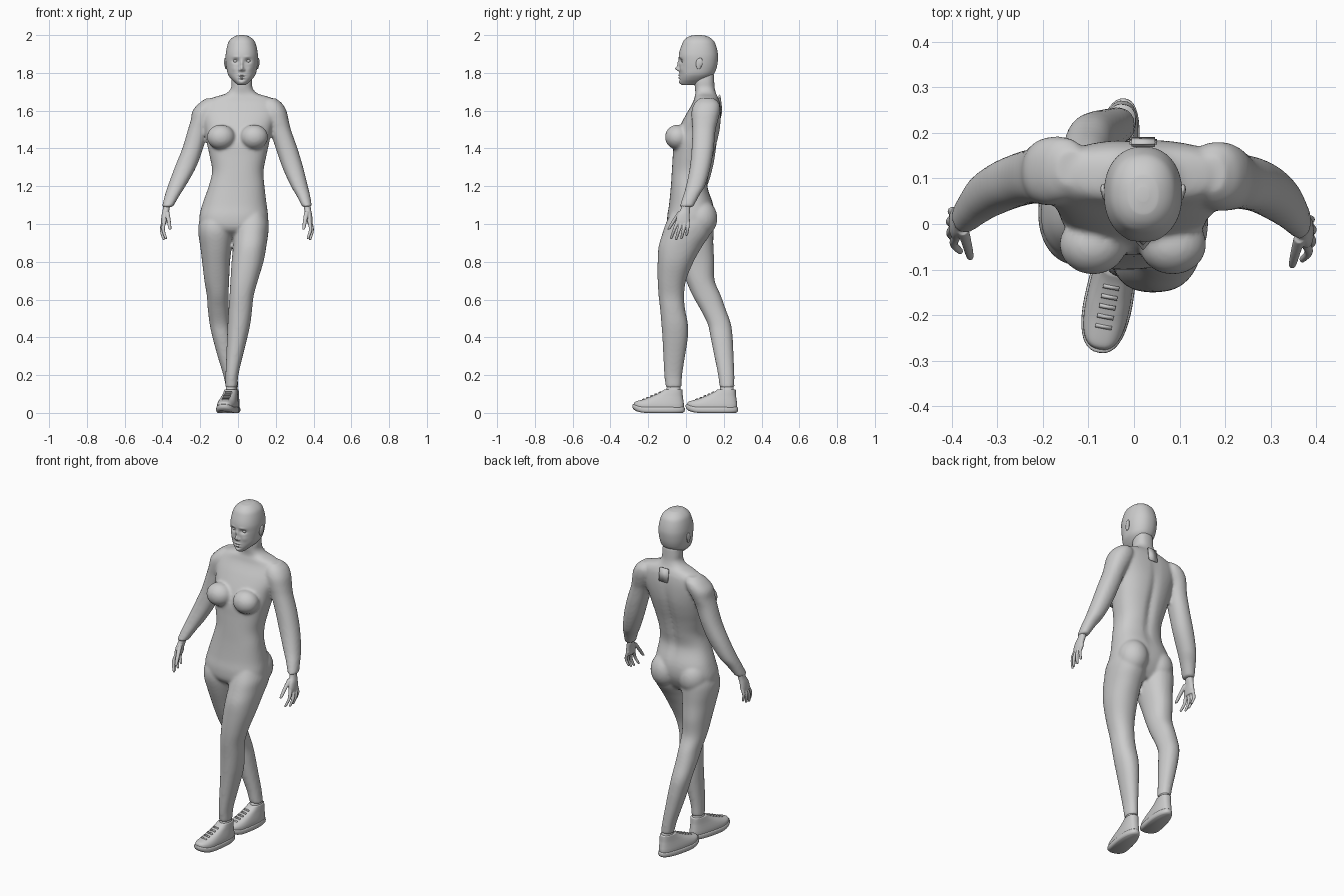
import bpy, bmesh, math
from mathutils import Matrix, Vector


def smooth_rows(rows, steps):
    """Cubic interpolation of (z, x0, x1, y0, y1) sections along z."""
    n = len(rows)
    slope = []
    for i in range(n):
        a, b = rows[max(i - 1, 0)], rows[min(i + 1, n - 1)]
        slope.append([(q - p) / (b[0] - a[0]) for p, q in zip(a, b)])
    out = []
    for i in range(n - 1):
        a, b = rows[i], rows[i + 1]
        h = b[0] - a[0]
        for k in range(steps):
            t = k / steps
            h1, h2 = 2*t**3 - 3*t*t + 1, t**3 - 2*t*t + t
            h3, h4 = -2*t**3 + 3*t*t, t**3 - t*t
            out.append([h1*a[j] + h2*h*slope[i][j] + h3*b[j] + h4*h*slope[i + 1][j]
                        for j in range(5)])
    return out + [list(rows[-1])]


def loft(bm, rows, seg=36, e=2.2, steps=5, dents=(), side=-1):
    """Closed skin through horizontal super-ellipse sections, with soft dents."""
    rings = []
    for z, x0, x1, y0, y1 in smooth_rows(rows, steps):
        ring = []
        for i in range(seg):
            a = 2 * math.pi * i / seg
            c, s = math.cos(a), math.sin(a)
            x = (x0 + x1)/2 + (x1 - x0)/2 * math.copysign(abs(c)**(2/e), c)
            y = (y0 + y1)/2 + (y1 - y0)/2 * math.copysign(abs(s)**(2/e), s)
            if s * side > 0:
                for dx, dz, sx, sz, d in dents:
                    y += d * abs(s) * math.exp(-((x - dx)/sx)**2 - ((z - dz)/sz)**2)
            ring.append(bm.verts.new((x, y, z)))
        rings.append(ring)
    faces = []
    for r, q in zip(rings, rings[1:]):
        for i in range(seg):
            j = (i + 1) % seg
            faces.append(bm.faces.new((r[i], r[j], q[j], q[i])))
    faces += [bm.faces.new(rings[0]), bm.faces.new(rings[-1])]
    bmesh.ops.recalc_face_normals(bm, faces=faces)
    return [v for r in rings for v in r]


def ball(bm, c, r):
    m = Matrix.Translation(c) @ Matrix.Diagonal((*r, 1))
    bmesh.ops.create_uvsphere(bm, u_segments=32, v_segments=20, radius=1, matrix=m)


def finish(bm, name, voxel=0, relax=0):
    me = bpy.data.meshes.new(name)
    bm.to_mesh(me)
    bm.free()
    ob = bpy.data.objects.new(name, me)
    bpy.context.collection.objects.link(ob)
    me.polygons.foreach_set("use_smooth", [True] * len(me.polygons))
    if voxel:
        m = ob.modifiers.new("Fuse", 'REMESH')
        m.mode, m.voxel_size, m.use_smooth_shade = 'VOXEL', voxel, True
    if relax:
        m = ob.modifiers.new("Relax", 'SMOOTH')
        m.factor, m.iterations = 0.5, relax
    return ob


# Body: torso, legs and arms fused into one skin
bm = bmesh.new()
loft(bm, [(1.80, -.03, .07, .05, .148), (1.75, -.035, .075, .045, .15),
          (1.72, -.037, .077, .047, .152), (1.69, -.065, .105, .05, .16),
          (1.67, -.13, .17, .045, .17), (1.64, -.18, .21, .035, .18),
          (1.58, -.19, .21, .0, .185), (1.50, -.175, .18, -.04, .18),
          (1.43, -.165, .165, -.065, .165), (1.36, -.15, .15, -.07, .145),
          (1.28, -.137, .135, -.075, .127), (1.2, -.155, .14, -.08, .115),
          (1.1, -.19, .152, -.09, .145), (1.03, -.205, .16, -.10, .145),
          (.97, -.19, .15, -.09, .12), (.93, -.12, .08, -.04, .09)],
     seg=64, e=2.4, dents=[(0, 1.36, .022, .2, -.014)], side=1)
for x in (-.09, .085):                     # bust
    ball(bm, (x, -.045, 1.46), (.074, .066, .066))
for x, y in ((-.105, .07), (.075, .078)):  # seat
    ball(bm, (x, y, 1.03), (.085, .088, .1))
# front leg
loft(bm, [(1.06, 0, .15, -.08, .14), (1.0, -.015, .163, -.108, .14),
          (.95, -.022, .16, -.125, .13), (.88, -.026, .15, -.145, .085),
          (.8, -.034, .135, -.15, .04), (.7, -.04, .105, -.15, 0),
          (.62, -.045, .083, -.145, -.01), (.55, -.05, .075, -.137, -.005),
          (.47, -.055, .065, -.13, .01), (.4, -.058, .05, -.125, .01),
          (.3, -.062, .025, -.12, -.005), (.2, -.066, .002, -.115, -.02),
          (.135, -.067, -.004, -.107, -.024)])
# rear leg
loft(bm, [(1.06, -.185, -.02, -.07, .14), (1.0, -.208, -.022, -.09, .145),
          (.95, -.21, -.025, -.09, .145), (.88, -.2, -.033, -.07, .145),
          (.8, -.19, -.042, -.04, .15), (.7, -.178, -.047, 0, .152),
          (.62, -.165, -.05, .035, .185), (.55, -.16, -.05, .075, .21),
          (.47, -.15, -.045, .115, .238), (.4, -.135, -.035, .13, .247),
          (.3, -.108, -.02, .15, .252), (.2, -.078, -.005, .17, .256),
          (.135, -.064, .003, .178, .256)])
# arms share depths; widths differ with the swing
depth = [(1.665, .07, .15), (1.64, .045, .175), (1.6, .03, .18), (1.55, .03, .17),
         (1.5, .033, .157), (1.4, .03, .147), (1.3, .02, .13), (1.2, 0, .1),
         (1.15, -.015, .07), (1.09, -.035, .038)]
left_x = [(.14, .2), (.12, .232), (.12, .256), (.14, .268), (.165, .28),
          (.2, .315), (.235, .345), (.28, .37), (.31, .382), (.34, .392)]
right_x = [(-.17, -.1), (-.205, -.1), (-.24, -.11), (-.25, -.14), (-.265, -.155),
           (-.295, -.185), (-.335, -.222), (-.372, -.278), (-.388, -.31), (-.403, -.345)]
for xs, dy in ((left_x, 0), (right_x, .012)):
    loft(bm, [(z, a, b, y0 + dy, y1 + dy) for (z, y0, y1), (a, b) in zip(depth, xs)])
finish(bm, "body", .008, 6)

# Head with modelled face
face = [(.02, 1.822, .009, .012, -.022), (.02, 1.848, .008, .02, -.010),
        (.02, 1.788, .016, .005, -.007), (.02, 1.774, .014, .005, -.007),
        (.02, 1.781, .018, .002, .004), (.02, 1.764, .015, .004, .003),
        (.02, 1.75, .015, .01, -.005)]
for s in (-1, 1):
    face += [(.02 + s*.033, 1.863, .016, .011, .014), (.02 + s*.042, 1.82, .015, .015, -.004),
             (.02 + s*.012, 1.816, .006, .007, -.008), (.02 + s*.03, 1.885, .018, .006, -.003)]
bm = bmesh.new()
loft(bm, [(2.0, .008, .032, .05, .08), (1.995, -.015, .055, .02, .11),
          (1.975, -.042, .082, -.008, .142), (1.95, -.055, .095, -.022, .157),
          (1.9, -.065, .105, -.037, .169), (1.86, -.065, .105, -.036, .168),
          (1.82, -.06, .1, -.034, .16), (1.79, -.052, .092, -.034, .145),
          (1.765, -.034, .074, -.034, .115), (1.745, -.012, .052, -.03, .075),
          (1.735, .0, .04, -.02, .045)], seg=160, steps=10, dents=face)
finish(bm, "head")

bm = bmesh.new()
for s in (-1, 1):
    ball(bm, (.02 + s*.033, -.011, 1.863), (.014, .013, .011))
finish(bm, "eyes")

# Ears: flat shells with a hollow rim
bm = bmesh.new()
for s in (-1, 1):
    ball(bm, (.02 + s*.084, .068, 1.848), (.007, .016, .03))
    ball(bm, (.02 + s*.088, .076, 1.857), (.006, .013, .024))
finish(bm, "ears", .003, 2)

# Small raised panel below the nape
bm = bmesh.new()
m = Matrix.Translation((.02, .181, 1.645)) @ Matrix.Rotation(.12, 4, 'X')
bmesh.ops.create_cube(bm, size=1, matrix=m @ Matrix.Diagonal((.06, .012, .08, 1)))
bmesh.ops.bevel(bm, geom=bm.edges[:], offset=.004, segments=2, affect='EDGES')
finish(bm, "nape_panel")

# Hands: (x, y, z, radius) along wrist, fingers and thumb
fingers = [[(.377, -.042, 1.02, .011), (.384, -.062, .97, .009), (.37, -.078, .925, .007), (.369, -.079, .92, .004)],
           [(.38, -.022, 1.02, .011), (.392, -.038, .965, .009), (.382, -.052, .92, .007), (.381, -.053, .915, .004)],
           [(.38, -.005, 1.02, .011), (.393, -.013, .97, .009), (.382, -.024, .925, .007), (.381, -.025, .92, .004)],
           [(.376, .011, 1.025, .01), (.39, .01, .98, .008), (.38, .003, .942, .007), (.379, .002, .937, .004)],
           [(.364, -.03, 1.065, .013), (.355, -.062, 1.02, .011), (.348, -.09, .975, .008), (.347, -.093, .97, .004)]]
palm = [(1.11, .348, .384, -.022, .025), (1.08, .35, .386, -.028, .022),
        (1.05, .358, .392, -.045, .02), (1.02, .364, .395, -.053, .02),
        (1.0, .368, .395, -.05, .018)]
for name, s, dx, dy in (("left_hand", 1, 0, 0), ("right_hand", -1, -.012, .018)):
    bm = bmesh.new()
    loft(bm, [(z, s*a + dx, s*b + dx, c + dy, d + dy) for z, a, b, c, d in palm], seg=24)
    for f in fingers:
        loft(bm, [(z, s*x + dx - r, s*x + dx + r, y + dy - r, y + dy + r)
                  for x, y, z, r in f], seg=14, e=2)
    finish(bm, name, .003, 2)


# Shoes: sole, upper, ankle and laces, toes along local -y
def shape_foot(verts, place):
    for v in verts:
        t = (-v.co.y - .08) / .14
        v.co.x *= 1 + .13 * t
        v.co.z += .05 * max(0, t - .4)**2
        v.co = place @ v.co


for name, pos in (("front", (-.036, -.065, 0)), ("rear", (-.03, .217, 0))):
    place = Matrix.Translation(pos) @ Matrix.Rotation(-.19, 4, 'Z')
    bm = bmesh.new()
    shape_foot(loft(bm, [(0, -.046, .046, -.208, .048), (.008, -.052, .052, -.22, .058),
                         (.026, -.052, .052, -.221, .059), (.03, -.049, .049, -.217, .056)],
                    seg=48, e=2.4, steps=3), place)
    finish(bm, name + "_sole")
    bm = bmesh.new()
    shape_foot(loft(bm, [(.028, -.048, .048, -.215, .054), (.045, -.048, .048, -.208, .054),
                         (.06, -.046, .046, -.185, .052), (.075, -.043, .043, -.15, .05),
                         (.09, -.04, .04, -.112, .048), (.11, -.037, .037, -.07, .047),
                         (.125, -.035, .035, -.048, .046)],
                    seg=48, e=2.6, steps=4), place)
    finish(bm, name + "_shoe")
    bm = bmesh.new()
    loft(bm, [(.09, -.028, .028, -.04, .037), (.15, -.027, .027, -.036, .034)], steps=2)
    bm.transform(place)
    finish(bm, name + "_ankle")
    bm = bmesh.new()
    for i in range(5):
        m = Matrix.Translation((0, -.075 - .022*i, .107 - .0092*i))
        m = m @ Matrix.Rotation(.4, 4, 'X') @ Matrix.Diagonal((.036, .008, .008, 1))
        bmesh.ops.create_cube(bm, size=1, matrix=place @ m)
    finish(bm, name + "_laces")
